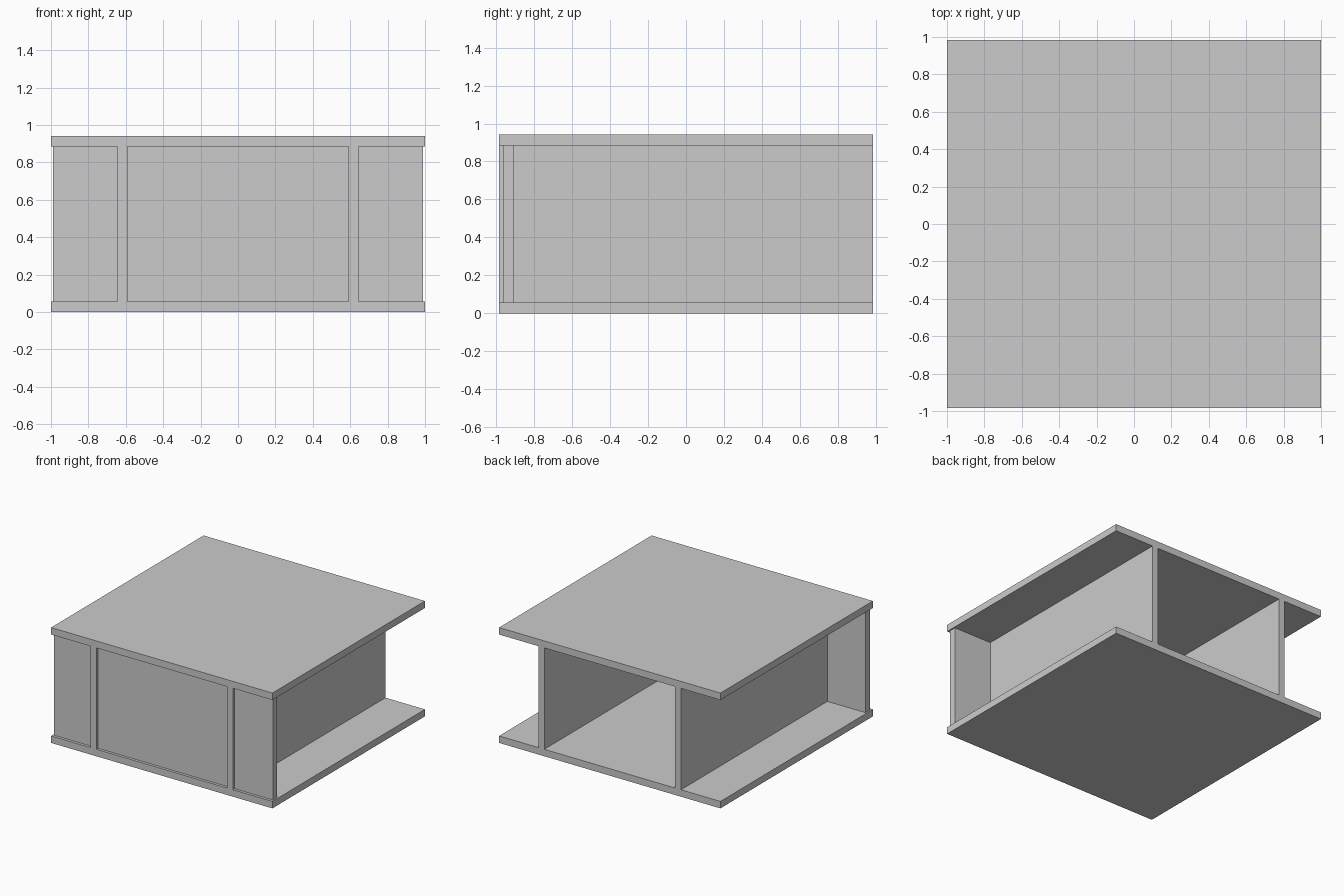
import bpy, bmesh

if "Cube" in bpy.data.objects:
    bpy.data.objects.remove(bpy.data.objects["Cube"])

W, D, H = 1.0, 0.984, 0.942      # half width, half depth, height
T = 0.057                        # board thickness
WEB_IN, WEB_OUT = 0.591, 0.644   # divider inner / outer face
PANEL_X = 0.988                  # outer end of the side panels
PANEL_Y0, PANEL_Y1 = -0.962, -0.905


def finish(name, bm):
    bmesh.ops.recalc_face_normals(bm, faces=bm.faces)
    mesh = bpy.data.meshes.new(name)
    bm.to_mesh(mesh)
    bm.free()
    obj = bpy.data.objects.new(name, mesh)
    bpy.context.collection.objects.link(obj)
    return obj


def box(name, x0, x1, y0, y1, z0, z1):
    bm = bmesh.new()
    bmesh.ops.create_cube(bm, size=1)
    for v in bm.verts:
        v.co.x = x1 if v.co.x > 0 else x0
        v.co.y = y1 if v.co.y > 0 else y0
        v.co.z = z1 if v.co.z > 0 else z0
    return finish(name, bm)


# Shelf frame: top, bottom and two dividers as one extruded cross-section
xs = [-W, -WEB_OUT, -WEB_IN, WEB_IN, WEB_OUT, W]
zs = [0, T, H - T, H]
bm = bmesh.new()
for i in range(5):
    for j in range(3):
        if j != 1 or i in (1, 3):
            corners = ((i, j), (i + 1, j), (i + 1, j + 1), (i, j + 1))
            bm.faces.new([bm.verts.new((xs[a], -D, zs[b])) for a, b in corners])
bmesh.ops.remove_doubles(bm, verts=bm.verts, dist=1e-5)
ext = bmesh.ops.extrude_face_region(bm, geom=bm.faces[:], use_keep_orig=True)
moved = [g for g in ext["geom"] if isinstance(g, bmesh.types.BMVert)]
bmesh.ops.translate(bm, verts=moved, vec=(0, 2 * D, 0))
finish("shelf_frame", bm)

# Recessed front panels between and beside the dividers
for name, x0, x1 in (("front_panel_left", -PANEL_X, -WEB_OUT),
                     ("front_panel_middle", -WEB_IN, WEB_IN),
                     ("front_panel_right", WEB_OUT, PANEL_X)):
    box(name, x0, x1, PANEL_Y0, PANEL_Y1, T, H - T)
